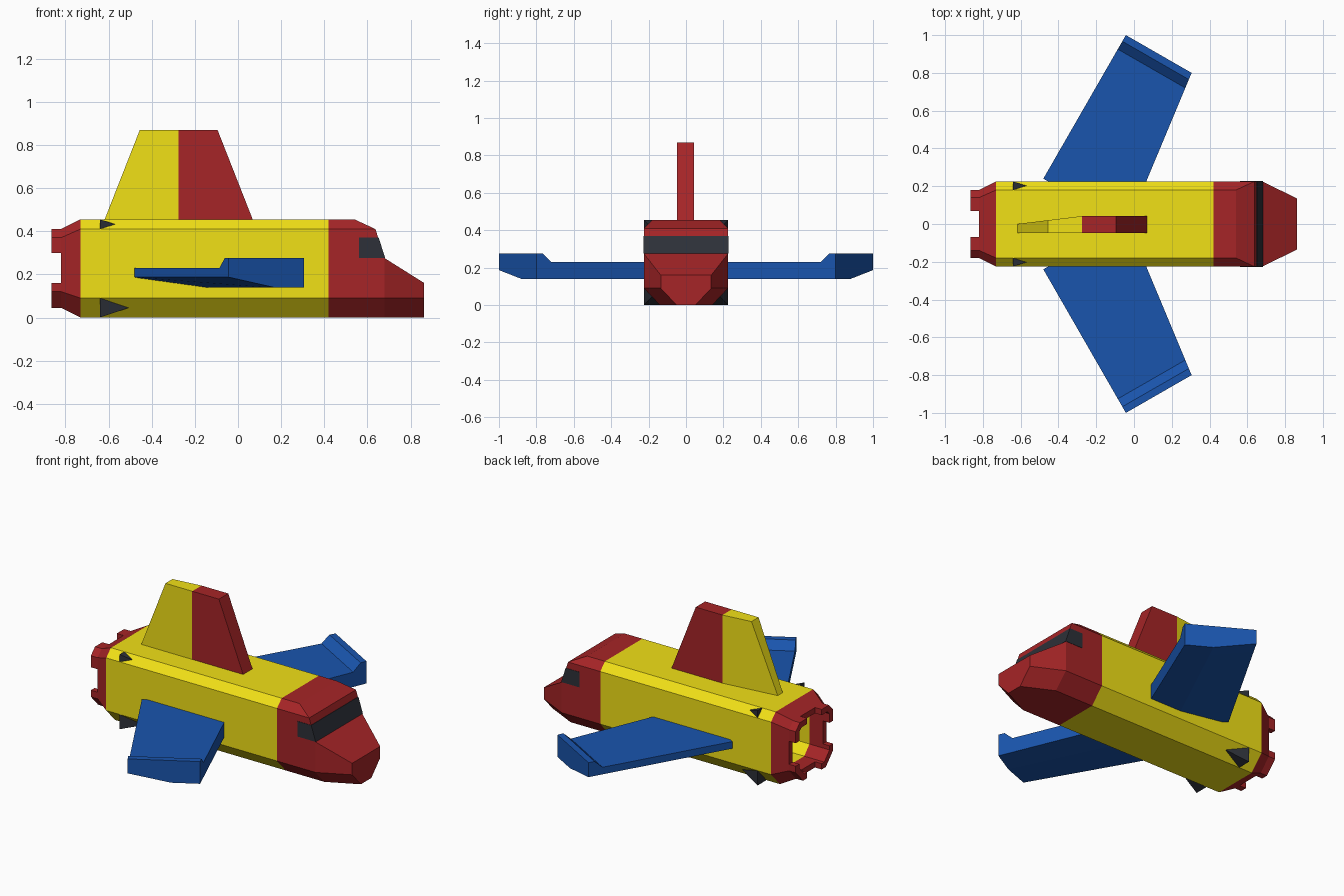
import bpy, bmesh

if "Cube" in bpy.data.objects:
    bpy.data.objects.remove(bpy.data.objects["Cube"])


def material(name, rgb):
    m = bpy.data.materials.new(name)
    m.diffuse_color = (*rgb, 1)
    m.use_nodes = True
    m.node_tree.nodes["Principled BSDF"].inputs["Base Color"].default_value = m.diffuse_color
    return m


YELLOW = material("yellow", (0.88, 0.75, 0.008))
RED = material("red", (0.38, 0.018, 0.02))
BLUE = material("blue", (0.01, 0.09, 0.42))
DARK = material("dark_grey", (0.026, 0.03, 0.04))


def loft(name, rings, mat, cap_start=True, cap_end=True):
    """Skin equal-length point rings; coincident points are merged."""
    bm = bmesh.new()
    vs = [[bm.verts.new(p) for p in r] for r in rings]
    n = len(rings[0])
    for a, b in zip(vs, vs[1:]):
        for i in range(n):
            j = (i + 1) % n
            bm.faces.new((a[i], a[j], b[j], b[i]))
    if cap_start:
        bm.faces.new(vs[0][::-1])
    if cap_end:
        bm.faces.new(vs[-1])
    bmesh.ops.remove_doubles(bm, verts=bm.verts, dist=1e-5)
    bmesh.ops.recalc_face_normals(bm, faces=bm.faces)
    me = bpy.data.meshes.new(name)
    bm.to_mesh(me)
    bm.free()
    me.materials.append(mat)
    ob = bpy.data.objects.new(name, me)
    bpy.context.collection.objects.link(ob)
    return ob


def ring(x, *half):
    """Symmetric cross-section from its right half, listed bottom to top."""
    return [(x, y, z) for y, z in half] + [(x, -y, z) for y, z in reversed(half)]


def flip(rings, s):
    return [[(x, y * s, z) for x, y, z in r] for r in rings]


FULL = ((0.14, 0), (0.225, 0.09), (0.225, 0.41), (0.18, 0.455))
REAR = ((0.11, 0.045), (0.18, 0.12), (0.18, 0.37), (0.14, 0.41))
HOLE = ((0.095, 0.08), (0.145, 0.135), (0.145, 0.355), (0.125, 0.375))

# Fuselage with a recess at the back
loft("fuselage", [ring(0.42, *FULL), ring(-0.73, *FULL), ring(-0.73, *HOLE),
                  ring(-0.58, *HOLE)], YELLOW)

# Tail ring
loft("tail_ring", [ring(-0.73, *FULL), ring(-0.82, *REAR), ring(-0.82, *HOLE),
                   ring(-0.73, *HOLE)], RED, False, False)

# Four corner prongs behind the tail ring
prongs = {
    "upper": [(0.07, 0.41), (0.14, 0.41), (0.18, 0.37), (0.18, 0.30),
              (0.145, 0.30), (0.145, 0.355), (0.125, 0.375), (0.07, 0.375)],
    "lower": [(0.07, 0.045), (0.11, 0.045), (0.18, 0.12), (0.18, 0.16),
              (0.145, 0.16), (0.145, 0.135), (0.095, 0.08), (0.07, 0.08)],
}
for level, prof in prongs.items():
    for side, s in (("left", 1), ("right", -1)):
        loft(f"tail_prong_{level}_{side}",
             [[(x, y * s, z) for y, z in prof] for x in (-0.82, -0.865)], RED)

# Nose
B, C = FULL[:2]
loft("nose", [ring(0.42, *FULL), ring(0.54, *FULL),
              ring(0.637, B, C, (0.225, 0.41), (0.225, 0.41)),
              ring(0.68, B, C, (0.225, 0.275), (0.225, 0.275)),
              ring(0.863, (0.05, 0), (0.135, 0.09), (0.135, 0.16), (0.135, 0.16))], RED)

# Wrap-around cockpit window
window = [(0.56, 0.277), (0.682, 0.277), (0.652, 0.37), (0.56, 0.37)]
loft("cockpit_window", [[(x, y, z) for x, z in window] for y in (-0.227, 0.227)], DARK)

# Vertical fin: tapered rear, straight front
Y0, Y1 = -0.048, 0.042


def fin(name, bottom, top, mat):
    """Each end is (x, left y) for the rear and front of a level."""
    rings = []
    for z, ((xa, ya), (xb, yb)) in ((0.45, bottom), (0.87, top)):
        rings.append([(xa, Y0, z), (xb, Y0, z), (xb, yb, z), (xa, ya, z)])
    loft(name, rings, mat)


fin("fin_rear", ((-0.62, 0), (-0.275, Y1)), ((-0.455, 0.02), (-0.275, Y1)), YELLOW)
fin("fin_front", ((-0.275, Y1), (0.07, Y1)), ((-0.275, Y1), (-0.095, Y1)), RED)

# Wings: forward swept, bevelled under the trailing edge, raised tips
def wing_section(f, top):
    tx, ty = -0.48 + 0.437 * f, 0.24 + 0.76 * f
    lx, ly = -0.035 + 0.34 * f, -0.014 + 0.814 * f
    return [(tx + (lx - tx) * t, ty + (ly - ty) * t, z)
            for t, z in ((0, top), (0, 0.187), (0.6, 0.14), (1, 0.14), (1, top))]


wing = [wing_section(f, z) for f, z in
        ((0, 0.23), (0.902, 0.23), (0.957, 0.275), (1, 0.275))]

# Small dark wedges on the body corners
low = [[(-0.64, 0.225, 0.09), (-0.64, 0.225, 0), (-0.64, 0.14, 0)],
       [(-0.505, 0.182, 0.045)] * 3]
high = [[(-0.64, 0.225, 0.41), (-0.64, 0.225, 0.455), (-0.64, 0.18, 0.455)],
        [(-0.57, 0.2025, 0.4325)] * 3]


def wedge(name, rings, s):
    base, tip = flip(rings, s)
    c = [sum(p[i] for p in base) / 3 for i in range(3)]
    near = [tuple(b + (t - b) * 0.999 for b, t in zip(p, tip[0])) for p in base]
    loft(name, [base, near], DARK)


for side, s in (("left", 1), ("right", -1)):
    loft(f"wing_{side}", flip(wing, s), BLUE)
    wedge(f"lower_wedge_{side}", low, s)
    wedge(f"upper_wedge_{side}", high, s)
